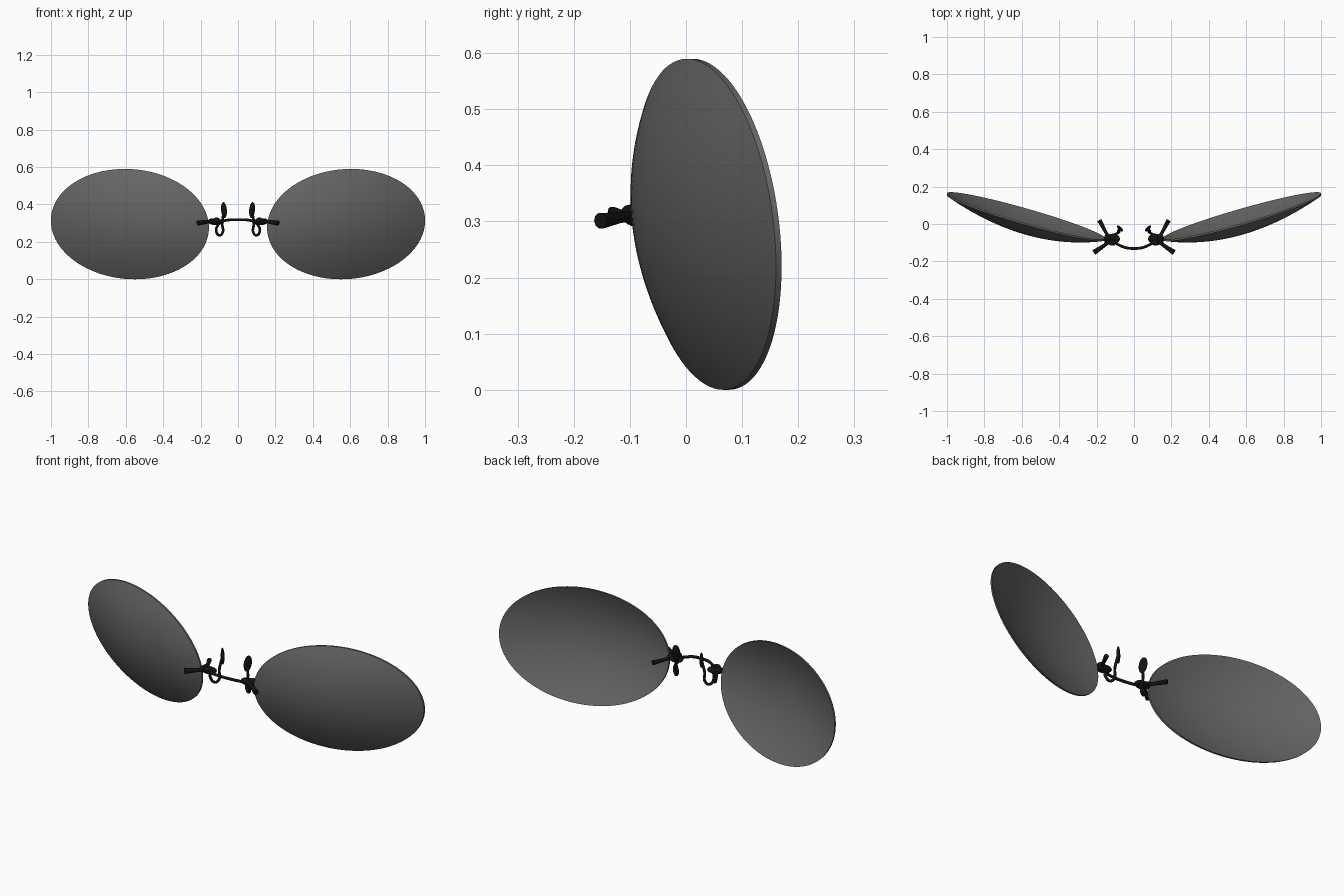
import bpy, bmesh, math
from mathutils import Vector, Matrix

if "Cube" in bpy.data.objects:
    bpy.data.objects.remove(bpy.data.objects["Cube"])


def material(name, c):
    m = bpy.data.materials.new(name)
    m.diffuse_color = (c, c, c, 1)
    m.use_nodes = True
    m.node_tree.nodes["Principled BSDF"].inputs["Base Color"].default_value = m.diffuse_color
    return m


LENS = material("smoked_grey", 0.13)
BLACK = material("black", 0.006)


def finish(name, mesh, mat, angle=40):
    """Link a mesh, mirror it across x = 0 and shade it smooth."""
    ob = bpy.data.objects.new(name, mesh)
    bpy.context.collection.objects.link(ob)
    mesh.materials.clear()
    mesh.materials.append(mat)
    mod = ob.modifiers.new("mirror", 'MIRROR')
    mod.use_clip = True
    bpy.ops.object.select_all(action='DESELECT')
    ob.select_set(True)
    bpy.context.view_layer.objects.active = ob
    bpy.ops.object.shade_smooth_by_angle(angle=math.radians(angle))
    return ob


def tube(name, pts, radii, depth, smooth=True):
    """Round bar through points with a radius at each point."""
    cu = bpy.data.curves.new(name, 'CURVE')
    cu.dimensions = '3D'
    cu.bevel_depth = depth
    cu.bevel_resolution = 3
    cu.use_fill_caps = True
    cu.resolution_u = 8
    sp = cu.splines.new('BEZIER' if smooth else 'POLY')
    if smooth:
        sp.bezier_points.add(len(pts) - 1)
        for p, co, r in zip(sp.bezier_points, pts, radii):
            p.co, p.radius = co, r
            p.handle_left_type = p.handle_right_type = 'AUTO'
    else:
        sp.points.add(len(pts) - 1)
        for p, co, r in zip(sp.points, pts, radii):
            p.co, p.radius = (*co, 1), r
    tmp = bpy.data.objects.new("tmp", cu)
    bpy.context.collection.objects.link(tmp)
    bpy.context.view_layer.update()
    dg = bpy.context.evaluated_depsgraph_get()
    mesh = bpy.data.meshes.new_from_object(tmp.evaluated_get(dg))
    bpy.data.objects.remove(tmp)
    return finish(name, mesh, BLACK)


def blob(name, centre, size, turn=0, lean=0):
    """Ellipsoid turned about z and leaned about x."""
    bm = bmesh.new()
    mat = (Matrix.Translation(centre) @ Matrix.Rotation(math.radians(turn), 4, 'Z')
           @ Matrix.Rotation(math.radians(lean), 4, 'X') @ Matrix.Diagonal((*size, 1)))
    bmesh.ops.create_uvsphere(bm, u_segments=20, v_segments=12, radius=1, matrix=mat)
    mesh = bpy.data.meshes.new(name)
    bm.to_mesh(mesh)
    bm.free()
    return finish(name, mesh, BLACK)


# lens: a tilted oval dish bulging forward, thin closed shell
def lens_point(r, a, off):
    u, t = r * math.cos(a), r * math.sin(a + 0.064)
    y = 0.039 + 0.1225 * u - 0.04 * t - 0.087 * (1 - r * r) + off
    return (0.578 + 0.4225 * u, y, 0.295 + 0.295 * t)


N, RINGS, THICK = 96, 14, 0.005
bm = bmesh.new()
rings = []
steps = [i / RINGS for i in range(1, RINGS + 1)]
for off, rs in ((-THICK, steps), (THICK, steps[::-1])):
    for r in rs:
        rings.append([bm.verts.new(lens_point(r, 2 * math.pi * k / N, off)) for k in range(N)])
for a, b in zip(rings, rings[1:]):
    for k in range(N):
        j = (k + 1) % N
        bm.faces.new((a[k], a[j], b[j], b[k]))
for ring, off in ((rings[0], -THICK), (rings[-1], THICK)):
    c = bm.verts.new(lens_point(0, 0, off))
    for k in range(N):
        bm.faces.new((c, ring[k], ring[(k + 1) % N]))
bmesh.ops.recalc_face_normals(bm, faces=bm.faces)
lens_mesh = bpy.data.meshes.new("lens")
bm.to_mesh(lens_mesh)
bm.free()
finish("lens", lens_mesh, LENS)

# bridge: bowed bar, half of it mirrored
tube("bridge", [(0, -0.132, 0.319), (0.05, -0.125, 0.317), (0.09, -0.107, 0.31), (0.12, -0.09, 0.306)],
     [1, 1, 1, 1.1], 0.0075)

# clamp body with small knobs
blob("clamp", (0.118, -0.082, 0.306), (0.043, 0.03, 0.016), turn=-8)
blob("clamp_knob", (0.115, -0.1, 0.316), (0.02, 0.016, 0.014))
blob("clamp_hinge", (0.14, -0.075, 0.312), (0.02, 0.022, 0.014))

# prongs gripping the inner lens edge from front and back
tube("front_prong", [(0.125, -0.088, 0.31), (0.165, -0.119, 0.307), (0.214, -0.152, 0.301)],
     [0.8, 0.85, 1.2], 0.012, smooth=False)
tube("back_prong", [(0.13, -0.08, 0.31), (0.152, -0.042, 0.307), (0.185, 0.02, 0.303)],
     [0.8, 0.8, 1.1], 0.011, smooth=False)

# nose pad on its hooked wire
tube("pad_wire", [(0.1, -0.085, 0.3), (0.117, -0.07, 0.265), (0.1, -0.055, 0.235),
                  (0.082, -0.045, 0.25), (0.085, -0.038, 0.3), (0.076, -0.028, 0.36)],
     [1, 1, 1, 1, 1, 1], 0.007)
blob("nose_pad", (0.075, -0.024, 0.37), (0.009, 0.02, 0.043), turn=-45, lean=-8)
